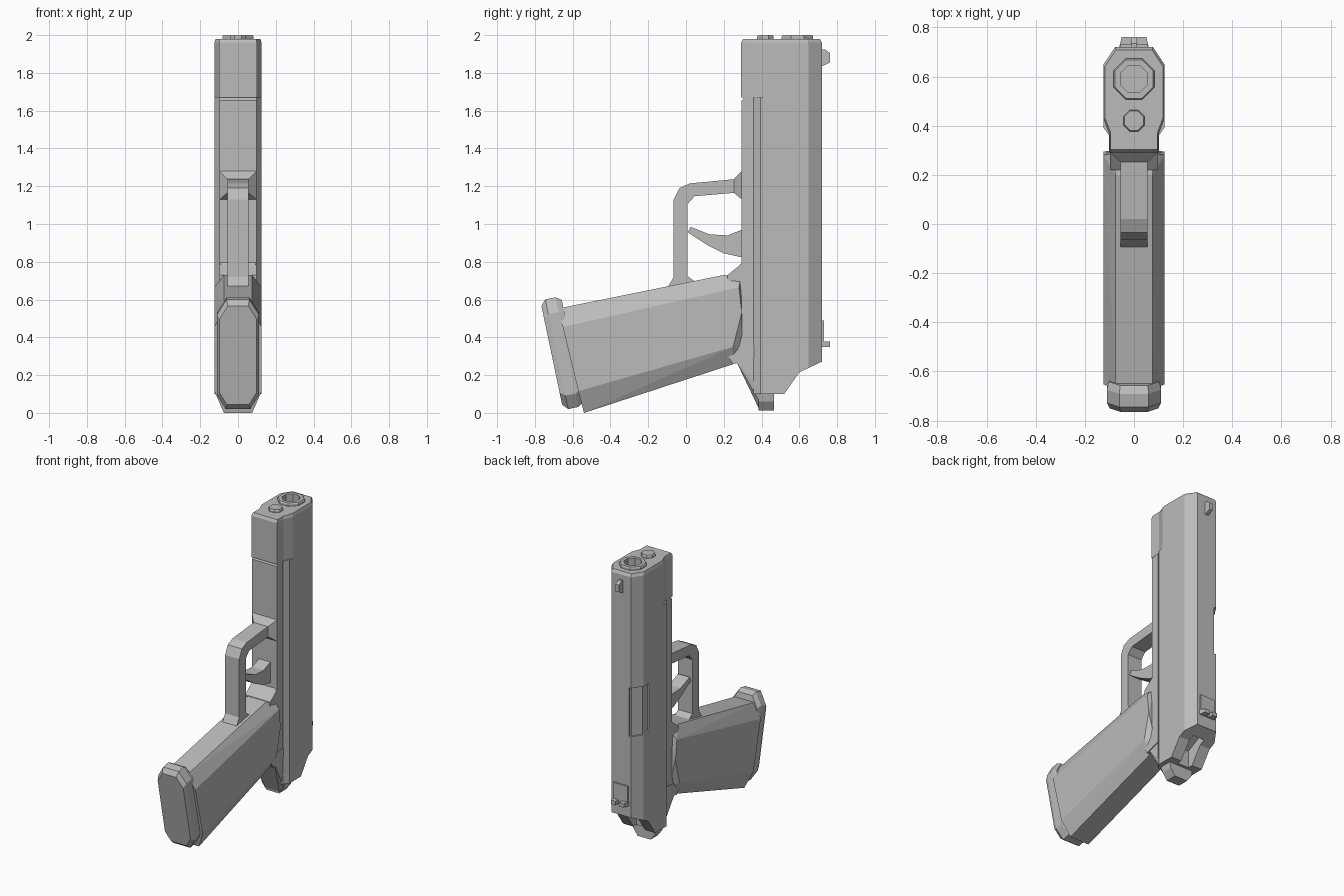
import bpy, bmesh, math
from mathutils import Vector

if "Cube" in bpy.data.objects:
    bpy.data.objects.remove(bpy.data.objects["Cube"])

mat = bpy.data.materials.new("plain_grey")
mat.diffuse_color = (0.5, 0.5, 0.5, 1)
mat.use_nodes = True
mat.node_tree.nodes["Principled BSDF"].inputs["Base Color"].default_value = mat.diffuse_color


def finish(name, bm):
    bmesh.ops.recalc_face_normals(bm, faces=bm.faces[:])
    me = bpy.data.meshes.new(name)
    bm.to_mesh(me)
    bm.free()
    me.materials.append(mat)
    ob = bpy.data.objects.new(name, me)
    bpy.context.scene.collection.objects.link(ob)
    return ob


def loft(name, rings):
    """Join closed rings of 3D points and cap both ends."""
    bm = bmesh.new()
    vs = [[bm.verts.new(p) for p in r] for r in rings]
    n = len(rings[0])
    for a, b in zip(vs, vs[1:]):
        for i in range(n):
            j = (i + 1) % n
            bm.faces.new((a[i], a[j], b[j], b[i]))
    bm.faces.new(vs[0])
    bm.faces.new(vs[-1])
    return finish(name, bm)


def side(name, pts, x0, x1):
    """Extrude a (y, z) profile across x."""
    return loft(name, [[(x, y, z) for y, z in pts] for x in (x0, x1)])


def upright(name, pts, levels, centre=(0, 0)):
    """Stack an (x, y) section at (z, scale) levels."""
    cx, cy = centre
    return loft(name, [[(cx + (x - cx) * s, cy + (y - cy) * s, z) for x, y in pts]
                       for z, s in levels])


def hull(name, pts):
    bm = bmesh.new()
    for p in pts:
        bm.verts.new(p)
    res = bmesh.ops.convex_hull(bm, input=bm.verts[:])
    junk = [v for v in bm.verts if not v.link_faces]
    bmesh.ops.delete(bm, geom=junk, context='VERTS')
    bmesh.ops.dissolve_limit(bm, angle_limit=0.01, verts=bm.verts[:], edges=bm.edges[:])
    return finish(name, bm)


def mirror(pts):
    return pts + [(-x, y) for x, y in reversed(pts)]


def ngon(r, y, n=8):
    return [(r * math.cos(math.tau * (i + .5) / n), y + r * math.sin(math.tau * (i + .5) / n))
            for i in range(n)]


def cut(ob, cutter):
    m = ob.modifiers.new("cut", 'BOOLEAN')
    m.operation = 'DIFFERENCE'
    m.solver = 'EXACT'
    m.object = cutter
    cutter.hide_render = True
    cutter.hide_set(True)


# Slide with sloped rear, side port and rear slot
slide = upright("slide", mirror([(.077, .72), (.125, .648), (.125, .394), (.099, .357)]),
                [(.1, 1), (1.67, 1)])
cut(slide, side("rear_cutter", [(.465, .1), (.52, .1), (.6, .215), (.717, .27), (.9, .27),
                                (.9, -.1), (.465, -.1)], -.3, .3))
cut(slide, upright("port_cutter", [(-.06, .706), (-.07, .706), (-.113, .645), (-.113, .59),
                                   (-.2, .59), (-.2, .8), (-.06, .8)], [(.84, 1), (1.18, 1)]))
cut(slide, side("slot_cutter", [(.485, 0), (.64, 0), (.64, .3), (.485, .22)], -.045, .045))

# Front section of the slide, bevelled at the muzzle
nose = upright("slide_nose", mirror([(.077, .72), (.125, .648), (.125, .43), (.1, .365), (.1, .292)]),
               [(1.67, 1), (1.96, 1), (1.98, .95)], (0, .5))
cut(nose, upright("bore_cutter", ngon(.06, .59), [(1.85, 1), (2.1, 1)]))

# Muzzle ring and rod end
ring = upright("muzzle_ring", ngon(.09, .59), [(1.97, 1), (1.992, 1), (2.0, .94)], (0, .59))
cut(ring, bpy.data.objects["bore_cutter"])
upright("rod_end", ngon(.047, .42), [(1.97, 1), (1.992, 1), (2.0, .9)], (0, .42))

# Sights
side("front_sight", [(.71, 1.925), (.735, 1.925), (.762, 1.905), (.762, 1.855), (.71, 1.83)],
     -.013, .013)
side("rear_sight_base", [(.71, .35), (.731, .35), (.731, .49), (.71, .49)], -.057, .057)
for s, label in ((1, "right"), (-1, "left")):
    upright("rear_sight_post_" + label,
            [(s * .014, .72), (s * .06, .72), (s * .05, .762), (s * .014, .762)],
            [(.35, 1), (.378, 1)])

# Frame under the slide
side("frame", [(.295, 1.655), (.31, 1.67), (.42, 1.67), (.42, .17), (.36, .17), (.33, .225),
               (.27, .265), (.22, .3), (.22, .73), (.295, .79)], -.098, .098)

# Rounded tail behind the hand
tail = mirror([(.05, .013), (.085, .06), (.1, .13), (.1, .25)])
loft("tail", [[(x, y, z) for x, z in tail] for y in (.385, .465)])
hull("tail_fillet", [(x * s, y, z) for s in (1, -1) for x, y, z in
                     ((.098, .36, .17), (.098, .33, .225), (.098, .27, .265), (.098, .4, .25),
                      (.05, .39, .013), (.085, .39, .06), (.1, .39, .13))])

# Grip: narrow straps swelling to flat side panels
straps = [(-.675, .553), (.2, .73), (.29, .72), (.3, .32), (.25, .258), (-.54, 0)]
panel = [(-.652, .455), (.28, .665), (.295, .53), (.25, .35), (-.57, .115)]
hull("grip", [(s * w, y, z) for s in (1, -1) for w, prof in ((.075, straps), (.125, panel))
              for y, z in prof])
side("grip_heel", [(.2, .335), (.39, .365), (.39, .3), (.36, .29), (.25, .258)], -.102, .102)

# Base plate, set square to the grip
u, n, c = Vector((0, -.205, .979)), Vector((0, .979, .205)), Vector((0, -.66, .317))
plate = mirror([(.06, .295), (.11, .215), (.11, -.225), (.065, -.298)])
loft("base_plate", [[Vector((x * s, 0, 0)) + u * t * s + n * d + c for x, t in plate]
                    for d, s in ((-.052, .9), (-.025, 1), (.03, 1), (.06, .93))])

# Trigger guard with flared roots
side("trigger_guard", [(.3, 1.241), (.255, 1.237), (.02, 1.215), (-.035, 1.19), (-.065, 1.13),
                       (-.065, .72), (-.1, .66), (.08, .69), (.04, .7), (.008, .725),
                       (.008, 1.105), (.045, 1.147), (.255, 1.165), (.3, 1.165)], -.055, .055)
for label, near, far in (("upper", (1.13, 1.28), (1.165, 1.237)),
                         ("lower", (.65, .795), (.65, .745))):
    loft("guard_root_" + label,
         [[(-w, y, z[0]), (w, y, z[0]), (w, y, z[1]), (-w, y, z[1])]
          for y, w, z in ((.31, .098, near), (.295, .098, near), (.253, .056, far))])

# Trigger
side("trigger", [(.31, .975), (.22, .94), (.125, .945), (.024, .985), (.01, .955), (.11, .89),
                 (.2, .845), (.31, .82)], -.045, .045)
